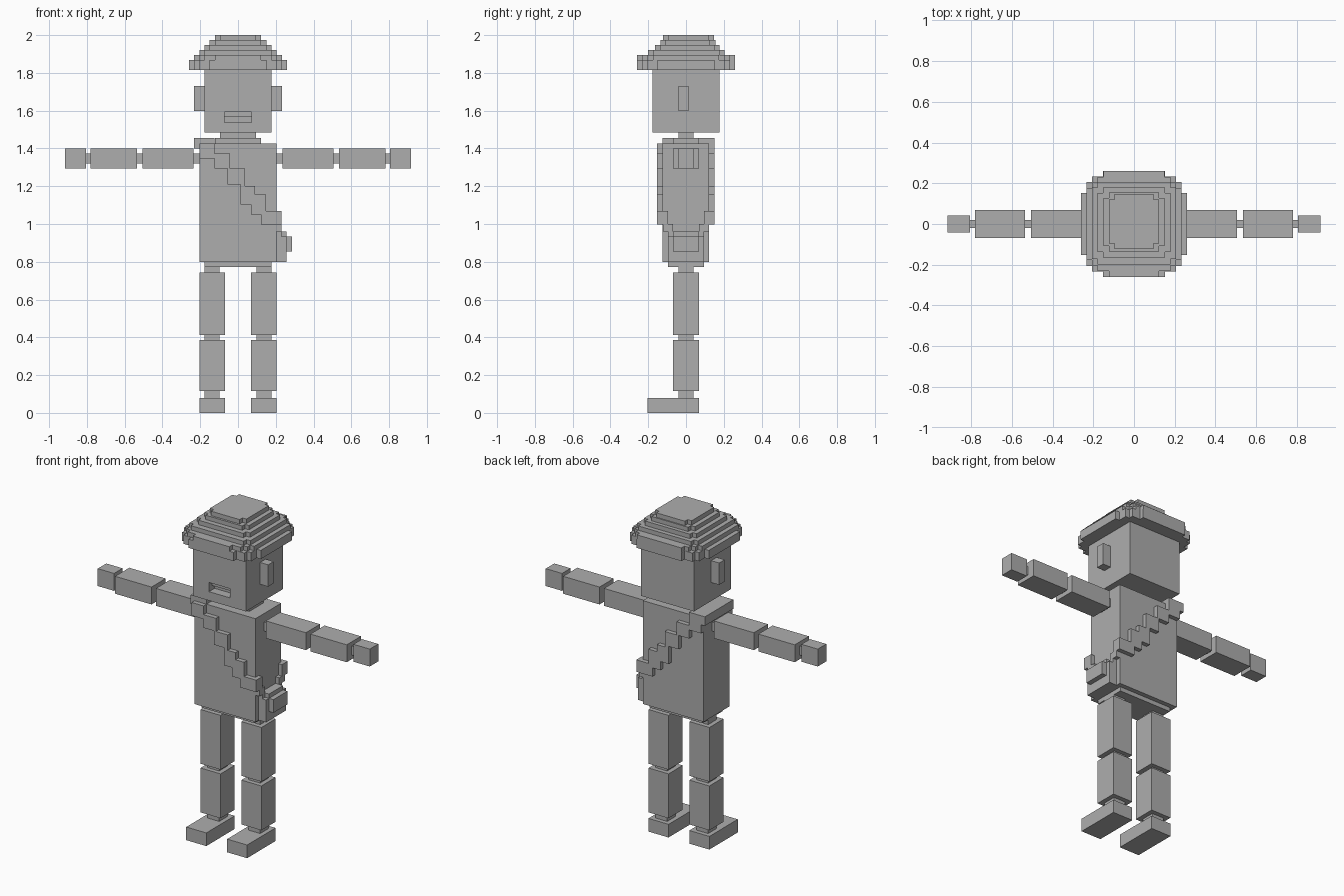
import bpy, bmesh
from mathutils import Vector

grey = bpy.data.materials.new("plain grey")
grey.diffuse_color = (0.42, 0.42, 0.42, 1)


def finish(name, bm):
    bmesh.ops.recalc_face_normals(bm, faces=bm.faces)
    me = bpy.data.meshes.new(name)
    bm.to_mesh(me)
    bm.free()
    me.materials.append(grey)
    ob = bpy.data.objects.new(name, me)
    bpy.context.collection.objects.link(ob)
    return ob


def boxes(name, *spans):
    """Each span is x0, x1, y0, y1, z0, z1."""
    bm = bmesh.new()
    for x0, x1, y0, y1, z0, z1 in spans:
        cube = bmesh.ops.create_cube(bm, size=1)
        for v in cube["verts"]:
            v.co = Vector(((x0 + x1) / 2 + v.co.x * (x1 - x0),
                           (y0 + y1) / 2 + v.co.y * (y1 - y0),
                           (z0 + z1) / 2 + v.co.z * (z1 - z0)))
    return finish(name, bm)


def prism(name, points, offset):
    bm = bmesh.new()
    face = bm.faces.new([bm.verts.new(p) for p in points])
    out = bmesh.ops.extrude_face_region(bm, geom=[face])
    bmesh.ops.translate(bm, vec=offset,
                        verts=[g for g in out["geom"] if isinstance(g, bmesh.types.BMVert)])
    return finish(name, bm)


def mirrored(name, x0, x1, *rest):
    boxes("right_" + name, (x0, x1, *rest))
    boxes("left_" + name, (-x1, -x0, *rest))


# legs
mirrored("foot", 0.07, 0.205, -0.205, 0.068, 0, 0.08)
mirrored("ankle", 0.098, 0.178, -0.041, 0.041, 0.08, 0.117)
mirrored("shin", 0.07, 0.205, -0.068, 0.068, 0.117, 0.387)
mirrored("knee", 0.098, 0.178, -0.041, 0.041, 0.387, 0.413)
mirrored("thigh", 0.07, 0.205, -0.068, 0.068, 0.413, 0.743)
mirrored("hip_joint", 0.098, 0.178, -0.041, 0.041, 0.743, 0.772)

# arms
mirrored("shoulder_joint", 0.2, 0.235, -0.041, 0.041, 1.32, 1.374)
mirrored("upper_arm", 0.235, 0.505, -0.068, 0.068, 1.294, 1.4)
mirrored("elbow", 0.505, 0.535, -0.02, 0.02, 1.32, 1.374)
mirrored("forearm", 0.535, 0.78, -0.068, 0.068, 1.294, 1.4)
mirrored("wrist", 0.78, 0.806, -0.02, 0.02, 1.32, 1.374)
mirrored("hand", 0.806, 0.916, -0.041, 0.041, 1.294, 1.4)

# torso and neck
boxes("torso", (-0.205, 0.205, -0.125, 0.123, 0.798, 1.427))
boxes("waist_slab", (-0.178, 0.178, -0.095, 0.095, 0.772, 0.798))
boxes("neck", (-0.123, 0.123, -0.068, 0.068, 1.427, 1.455),
      (-0.095, 0.095, -0.041, 0.041, 1.455, 1.484))

# head with a carved mouth, and ears
head = boxes("head", (-0.178, 0.178, -0.178, 0.178, 1.484, 1.83))
for name, y, z0, z1 in (("mouth_cutter", -0.151, 1.538, 1.594),
                        ("mouth_deep_cutter", -0.124, 1.538, 1.566)):
    cutter = boxes(name, (-0.071, 0.071, -0.25, y, z0, z1))
    cutter.hide_render = True
    cutter.hide_viewport = True
    cut = head.modifiers.new(name, "BOOLEAN")
    cut.operation = "DIFFERENCE"
    cut.solver = "EXACT"
    cut.object = cutter
mirrored("ear", 0.178, 0.232, -0.041, 0.012, 1.597, 1.73)


# cap: stacked slabs with stepped corners
def stepped_slab(name, hx, y0, y1, z0, z1, steps):
    """steps: (inset in x, inset in y) going from the y edge to the x edge."""
    outline = []
    for sx, sy in ((1, 1), (-1, 1), (-1, -1), (1, -1)):
        ymax = y1 if sy > 0 else y0
        corner, last_iy = [], 0
        for ix, iy in steps:
            x = sx * (hx - ix)
            corner += [(x, ymax - sy * last_iy, z0), (x, ymax - sy * iy, z0)]
            last_iy = iy
        corner.append((sx * hx, ymax - sy * last_iy, z0))
        # walk the outline counter-clockwise
        outline += corner[::-1] if sx * sy > 0 else corner
    return prism(name, outline, (0, 0, z1 - z0))


U = 0.027
STEPS = ((4 * U, U), (2 * U, 2 * U), (U, 4 * U))
SMALL = ((U, U),)
stepped_slab("cap_brim", 0.259, -0.259, 0.259, 1.814, 1.867, STEPS)
stepped_slab("cap_band", 0.232, -0.23, 0.23, 1.867, 1.894, ((2 * U, U), (U, 2 * U)))
stepped_slab("cap_layer_1", 0.205, -0.2, 0.205, 1.894, 1.92, SMALL)
stepped_slab("cap_layer_2", 0.178, -0.165, 0.178, 1.92, 1.947, SMALL)
stepped_slab("cap_layer_3", 0.15, -0.135, 0.155, 1.947, 1.973, SMALL)
stepped_slab("cap_top", 0.123, -0.122, 0.148, 1.973, 2.0, SMALL)
boxes("cap_visors", (-0.123, 0.123, -0.259, -0.22, 1.86, 1.894),
      (-0.15, 0.15, 0.22, 0.259, 1.86, 1.894))

# shoulder strap: stair-step band on chest and back
band = [(-0.205, 1.427), (-0.205, 1.347), (-0.125, 1.347), (-0.125, 1.294),
        (-0.055, 1.294), (-0.055, 1.21), (0.012, 1.21), (0.012, 1.103),
        (0.068, 1.103), (0.068, 1.05), (0.122, 1.05), (0.122, 0.997),
        (0.23, 0.997), (0.23, 1.07), (0.148, 1.07), (0.148, 1.157),
        (0.09, 1.157), (0.09, 1.2), (0.038, 1.2), (0.038, 1.294),
        (-0.042, 1.294), (-0.042, 1.374), (-0.125, 1.374), (-0.125, 1.427)]
prism("front_strap", [(x, -0.153, z) for x, z in band], (0, 0.028, 0))
prism("back_strap", [(x, 0.123, z) for x, z in band], (0, 0.027, 0))
boxes("shoulder_strap", (-0.205, -0.125, -0.125, 0.15, 1.427, 1.455),
      (-0.232, -0.178, -0.125, 0.15, 1.4, 1.455))
side = []
for s in (-1, 1):
    for a, b, z0, z1 in ((0.123, 0.15, 0.997, 1.07), (0.095, 0.123, 0.96, 1.07),
                         (0.068, 0.095, 0.93, 1.0)):
        side.append((0.205, 0.23, *sorted((s * a, s * b)), z0, z1))
boxes("side_strap", *side)

# hip bag with its flap
boxes("hip_bag", (0.205, 0.256, -0.095, 0.095, 0.798, 0.934),
      (0.205, 0.256, -0.068, 0.068, 0.934, 0.96))
boxes("bag_flap", (0.256, 0.286, -0.068, 0.068, 0.854, 0.934))
